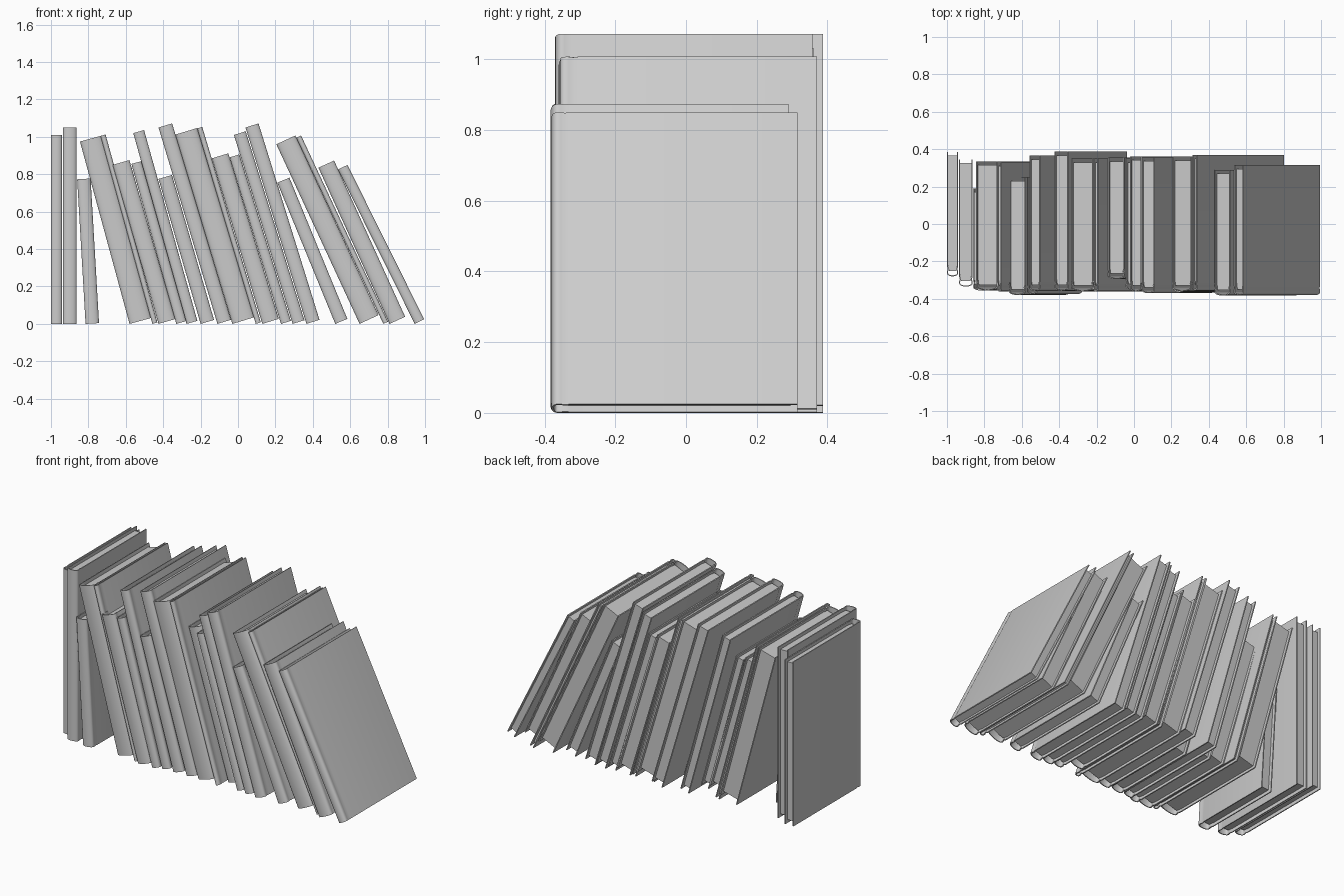
import bpy, bmesh, math
from mathutils import Matrix

if "Cube" in bpy.data.objects:
    bpy.data.objects.remove(bpy.data.objects["Cube"])

# bottom-left x, top-left x, top-left z, thickness, front y, back y
BOOKS = [
    (-1.0, -1.0, 1.01, .06, -.28, .385),
    (-.935, -.935, 1.05, .072, -.335, .345),
    (-.815, -.86, .773, .072, -.355, .19),
    (-.58, -.845, .975, .12, -.355, .335),
    (-.458, -.735, 1.005, .028, -.36, .33),
    (-.425, -.67, .85, .093, -.38, .25),
    (-.33, -.57, .855, .055, -.375, .25),
    (-.275, -.56, 1.02, .06, -.357, .365),
    (-.20, -.425, .775, .075, -.357, .20),
    (-.11, -.425, 1.05, .076, -.357, .387),
    (-.03, -.335, 1.012, .122, -.36, .35),
    (.095, -.218, 1.045, .028, -.36, .35),
    (.13, -.14, .885, .092, -.295, .355),
    (.23, -.045, .89, .055, -.35, .35),
    (.292, -.022, 1.01, .066, -.36, .362),
    (.366, .04, 1.05, .073, -.37, .357),
    (.52, .21, .755, .07, -.365, .33),
    (.65, .205, .96, .112, -.36, .36),
    (.777, .312, .995, .028, -.355, .37),
    (.81, .43, .835, .092, -.383, .29),
    (.945, .535, .825, .056, -.38, .315),
]
BOARD = .006
LIP = .02


def prism(name, profile, z0, z1, matrix):
    """Closed xy outline extruded in z."""
    bm = bmesh.new()
    face = bm.faces.new([bm.verts.new((x, y, z0)) for x, y in profile])
    ext = bmesh.ops.extrude_face_region(bm, geom=[face])
    top = [v for v in ext['geom'] if isinstance(v, bmesh.types.BMVert)]
    bmesh.ops.translate(bm, vec=(0, 0, z1 - z0), verts=top)
    bmesh.ops.recalc_face_normals(bm, faces=bm.faces)
    me = bpy.data.meshes.new(name)
    bm.to_mesh(me)
    bm.free()
    ob = bpy.data.objects.new(name, me)
    bpy.context.collection.objects.link(ob)
    ob.matrix_world = matrix
    bpy.context.view_layer.objects.active = ob
    ob.select_set(True)
    bpy.ops.object.shade_smooth_by_angle(angle=math.radians(35))
    ob.select_set(False)
    return ob


def spine_path(t, front, back, inset):
    """Left board, hinge groove, rounded spine, right board."""
    bulge = .012 + .08 * t
    y0 = front + bulge
    half = t / 2 - inset
    left = [(-half, back), (-half, y0 + .035),
            (-half + .004, y0 + .022), (-half, y0 + .009)]
    arc = []
    for i in range(11):
        a = math.pi * i / 10
        arc.append((-half * math.cos(a), y0 - (bulge - inset) * math.sin(a)))
    right = [(-x, y) for x, y in reversed(left)]
    return left + arc + right


for n, (xb, xt, zt, t, front, back) in enumerate(BOOKS, 1):
    height = math.hypot(xt - xb, zt)
    lean = math.atan2(xt - xb, zt)
    m = (Matrix.Translation((xb, 0, 0)) @ Matrix.Rotation(lean, 4, 'Y')
         @ Matrix.Translation((t / 2, 0, 0)))
    # cover with boards and rounded spine
    outline = (spine_path(t, front, back, 0)
               + spine_path(t, front, back, BOARD)[::-1])
    prism(f"book_cover_{n:02d}", outline, 0, height, m)
    # page block set back inside the cover
    w = t / 2 - BOARD + .0005
    y0 = front + .018
    pages = [(-w, back - LIP), (-w, y0 + .05), (-w + .005, y0 + .012),
             (w - .005, y0 + .012), (w, y0 + .05), (w, back - LIP)]
    prism(f"book_pages_{n:02d}", pages, LIP, height - LIP, m)
